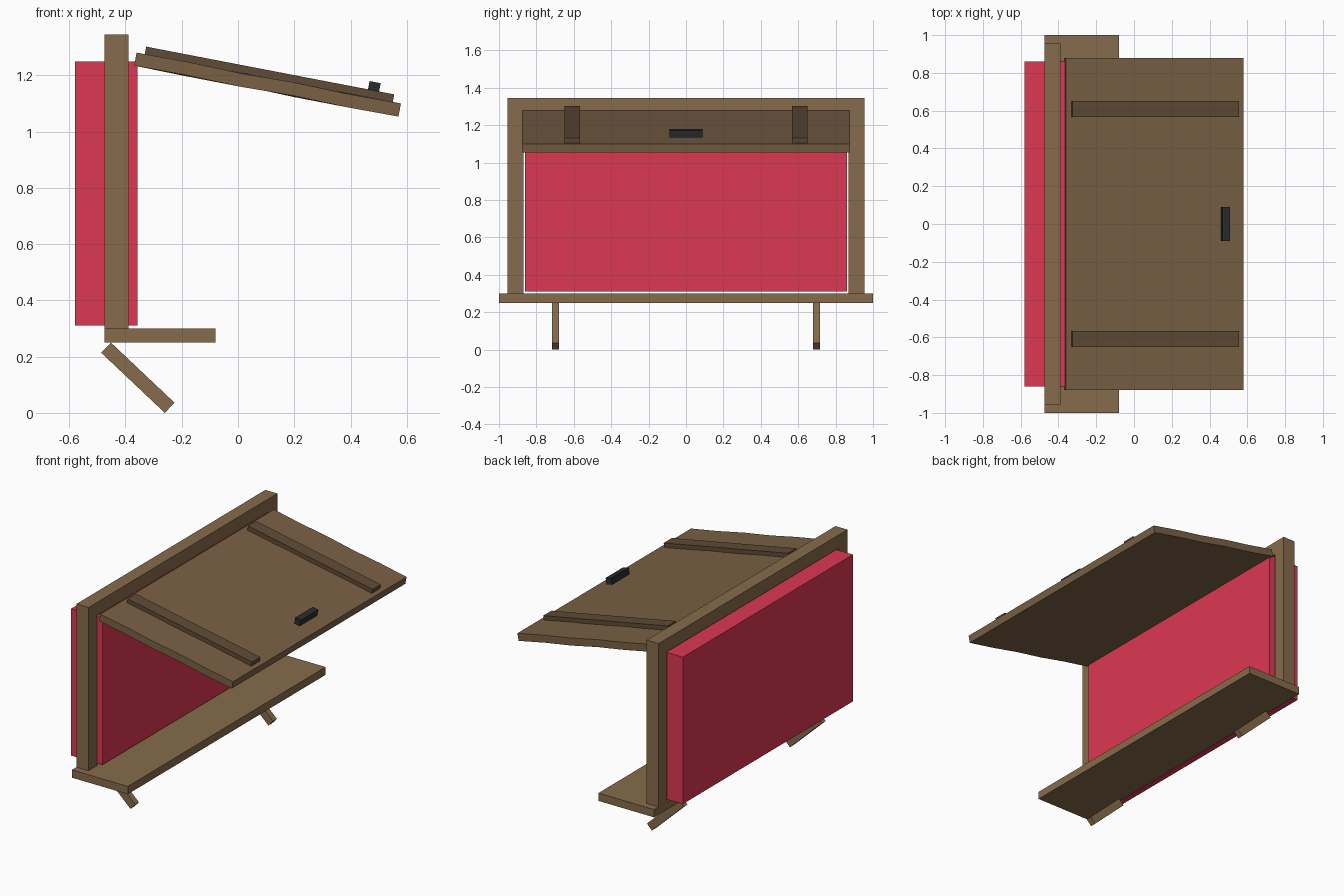
import bpy, bmesh
from math import radians, cos, sin
from mathutils import Vector, Matrix

if "Cube" in bpy.data.objects:
    bpy.data.objects.remove(bpy.data.objects["Cube"])


def material(name, rgb):
    m = bpy.data.materials.new(name)
    m.diffuse_color = (*rgb, 1)
    m.use_nodes = True
    m.node_tree.nodes["Principled BSDF"].inputs["Base Color"].default_value = m.diffuse_color
    return m


WOOD = material("wood", (0.24, 0.148, 0.072))
PLANK = material("shutter_wood", (0.195, 0.12, 0.06))
DARK = material("dark_wood", (0.115, 0.07, 0.037))
RED = material("red", (0.72, 0.04, 0.085))
IRON = material("iron", (0.022, 0.025, 0.027))


def box(name, center, size, mat, tilt=0.0, cuts=0, warp=0.0):
    """Box tilted about y; optional cross cuts along x with a slight warp."""
    bm = bmesh.new()
    bmesh.ops.create_cube(bm, size=1)
    bmesh.ops.scale(bm, vec=size, verts=bm.verts)
    if cuts:
        along = [e for e in bm.edges
                 if abs(e.verts[0].co.x - e.verts[1].co.x) > 1e-4]
        bmesh.ops.subdivide_edges(bm, edges=along, cuts=cuts)
        step = size[0] / (cuts + 1)
        for v in bm.verts:
            i = round((v.co.x + size[0] / 2) / step)
            if 0 < i <= cuts:
                v.co.z += warp * (1 if (i + (v.co.y > 0)) % 2 else -1)
    bmesh.ops.rotate(bm, verts=bm.verts, matrix=Matrix.Rotation(tilt, 3, 'Y'))
    bmesh.ops.recalc_face_normals(bm, faces=bm.faces)
    me = bpy.data.meshes.new(name)
    bm.to_mesh(me)
    bm.free()
    me.materials.append(mat)
    ob = bpy.data.objects.new(name, me)
    ob.location = center
    bpy.context.collection.objects.link(ob)
    return ob


# Sill and three-sided frame
box("sill", (-0.2775, 0, 0.275), (0.395, 2.0, 0.05), WOOD)
box("frame_top", (-0.4325, 0, 1.3025), (0.085, 1.91, 0.085), WOOD)
for side, s in (("left", -1), ("right", 1)):
    box("frame_post_" + side, (-0.4325, s * 0.9125, 0.78),
        (0.085, 0.085, 0.96), WOOD)
    # Slanted brackets below the sill
    box("bracket_" + side, (-0.356, s * 0.698, 0.125),
        (0.311, 0.038, 0.05), WOOD, tilt=radians(43.4))

# Red block filling the opening
box("window_block", (-0.469, 0, 0.78), (0.222, 1.72, 0.94), RED)

# Raised shutter with battens and handle, placed in its tilted plane
TILT = radians(10.9)
HUB = Vector((0.105, 0, 1.167))


def on_shutter(u, y, n):
    return HUB + Vector((u * cos(TILT) + n * sin(TILT), y,
                         n * cos(TILT) - u * sin(TILT)))


box("shutter", HUB, (0.957, 1.755, 0.047), PLANK, TILT, cuts=4, warp=0.002)
for side, s in (("left", -1), ("right", 1)):
    box("batten_" + side, on_shutter(0, s * 0.609, 0.037),
        (0.898, 0.083, 0.028), DARK, TILT)
box("handle", on_shutter(0.374, 0, 0.061), (0.04, 0.178, 0.04), IRON, TILT)
